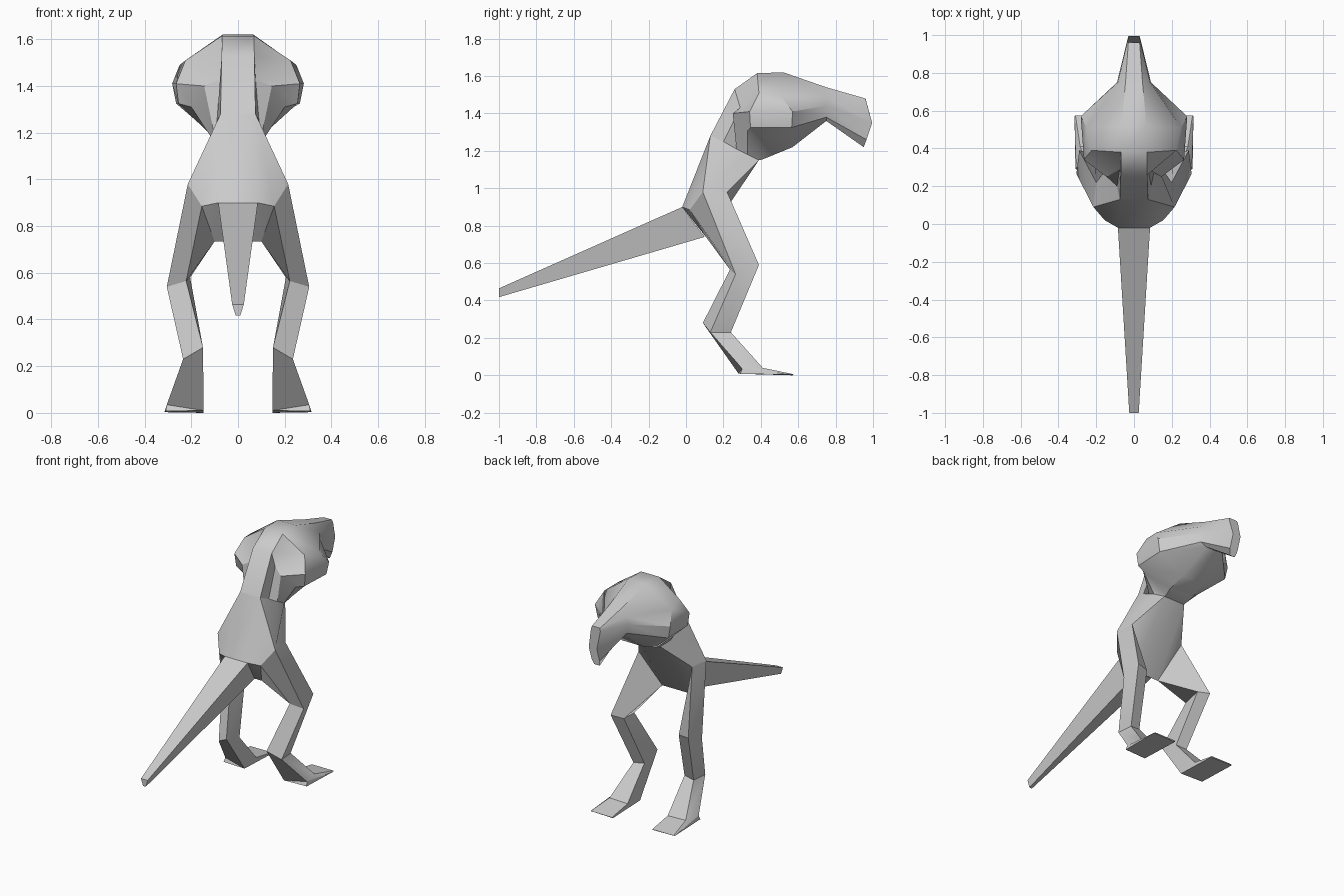
import bpy, bmesh, math

cube = bpy.data.objects.get("Cube")
if cube:
    bpy.data.objects.remove(cube)

grey = bpy.data.materials.new("plain_grey")
grey.use_nodes = True
colour = (0.6, 0.6, 0.6, 1)
grey.diffuse_color = colour
grey.node_tree.nodes["Principled BSDF"].inputs["Base Color"].default_value = colour


def flip(p):
    return (-p[0], p[1], p[2])


def finish(name, faces, angle=35):
    """Make an object from faces given as lists of points."""
    bm = bmesh.new()
    for pts in faces:
        bm.faces.new([bm.verts.new(p) for p in pts])
    bmesh.ops.remove_doubles(bm, verts=bm.verts, dist=0.0005)
    bmesh.ops.recalc_face_normals(bm, faces=bm.faces)
    mesh = bpy.data.meshes.new(name)
    bm.to_mesh(mesh)
    bm.free()
    mesh.materials.append(grey)
    obj = bpy.data.objects.new(name, mesh)
    bpy.context.collection.objects.link(obj)
    bpy.ops.object.select_all(action='DESELECT')
    obj.select_set(True)
    bpy.context.view_layer.objects.active = obj
    bpy.ops.object.shade_smooth_by_angle(angle=math.radians(angle))


def loft(rings):
    """Bridge equal closed rings and cap both ends."""
    faces = [rings[0], rings[-1]]
    for a, b in zip(rings, rings[1:]):
        for i in range(len(a)):
            j = (i + 1) % len(a)
            faces.append([a[i], a[j], b[j], b[i]])
    return faces


def whole(half):
    """Mirror a half ring, listed from top to bottom, into a closed ring."""
    return half + [flip(p) for p in reversed(half)]


# Head: neck, back of head, brow, cheeks, beak root, beak tip
neck = [(.075, .13, 1.28), (.09, .2, 1.25), (.105, .27, 1.21), (.115, .33, 1.18), (.08, .39, 1.15)]
head = [
    neck,
    [(.07, .26, 1.53), (.075, .29, 1.43), (.145, .25, 1.40), (.2, .33, 1.31), (.08, .41, 1.155)],
    [(.068, .38, 1.615), (.225, .39, 1.51), (.265, .34, 1.41), (.255, .345, 1.325), (.09, .46, 1.175)],
    [(.066, .52, 1.62), (.25, .51, 1.49), (.282, .57, 1.41), (.265, .565, 1.325), (.08, .57, 1.22)],
    [(.045, .75, 1.54), (.085, .75, 1.49), (.09, .75, 1.44), (.085, .75, 1.38), (.04, .75, 1.36)],
    [(.03, .96, 1.48), (.035, .965, 1.46), (.03, .995, 1.35), (.03, .965, 1.26), (.02, .95, 1.22)],
]
finish("head", loft([whole(r) for r in head]))

# Torso: tapers from the hips up to the neck
top, upper, mid, lower, chest = neck
hip_back, hip_front = (.215, .09, .98), (.2, .22, .98)
rump, rump_side, crotch = (.085, -.02, .9), (.155, .02, .885), (.1, .11, .735)
half = [
    [top, upper, mid, hip_back],
    [mid, lower, chest, hip_front, hip_back],
    [top, hip_back, rump_side, rump],
    [chest, crotch, hip_front],
    [rump, rump_side, crotch],
]
torso = half + [[flip(p) for p in f] for f in half]
for a, b in ((top, rump), (rump, crotch), (crotch, chest)):
    torso.append([a, b, flip(b), flip(a)])
finish("torso", torso)

# Legs: hip, knee, ankle, heel, toe
leg = [
    [hip_back, hip_front, crotch, rump_side],
    [(.305, .265, .54), (.29, .39, .59), (.205, .37, .58), (.222, .235, .565)],
    [(.235, .13, .23), (.225, .24, .23), (.15, .23, .24), (.15, .09, .28)],
    [(.305, .3, .035), (.285, .41, .04), (.15, .41, .035), (.147, .28, .01)],
    [(.315, .57, .003), (.31, .575, .006), (.15, .575, .006), (.147, .57, 0)],
]
# Sole corner under the outer heel
sole = [[(.305, .3, .035), (.147, .28, .01), (.31, .29, .008)],
        [(.31, .29, .008), (.147, .28, .01), (.147, .57, 0), (.315, .57, .003)],
        [(.305, .3, .035), (.31, .29, .008), (.315, .57, .003)]]
for side, turn in (("left", lambda p: p), ("right", flip)):
    finish(side + "_leg", [[turn(p) for p in f] for f in loft(leg)], 30)
    finish(side + "_sole", [[turn(p) for p in f] for f in sole], 30)

# Tail: straight taper with a narrower underside
tail = [[rump, (.055, .1, .74)], [(.025, -1, .465), (.01, -1, .418)]]
finish("tail", loft([whole(r) for r in tail]))
